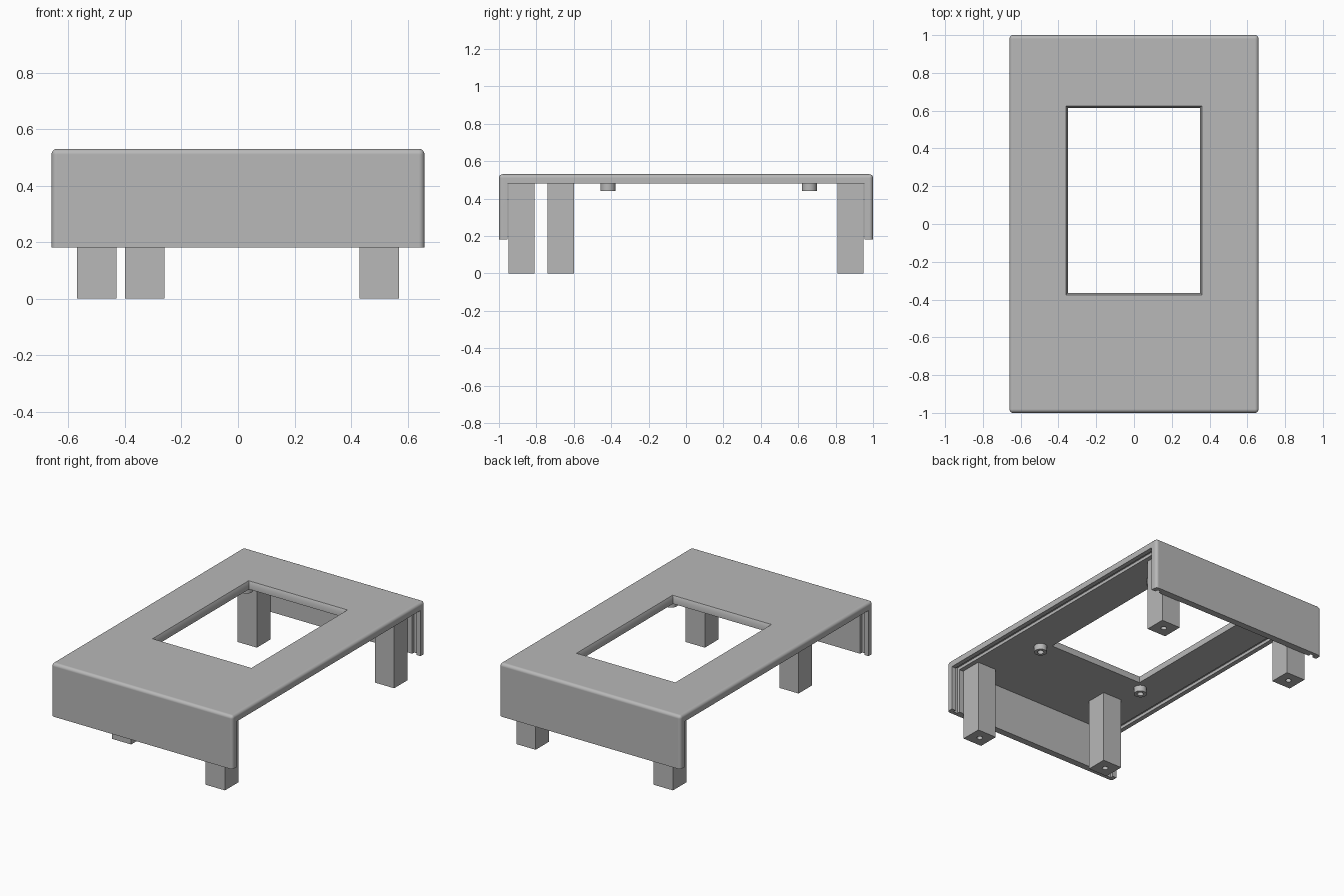
import bpy, bmesh, math

default = bpy.data.objects.get("Cube")
if default:
    bpy.data.objects.remove(default, do_unlink=True)

# One matte grey for the whole enclosure
grey = bpy.data.materials.new("mid grey")
grey.use_nodes = True
colour = (0.48, 0.48, 0.48, 1)
grey.diffuse_color = colour
grey.node_tree.nodes["Principled BSDF"].inputs["Base Color"].default_value = colour

WIDTH, LENGTH = 1.32, 2.0
BOTTOM, TOP, CEILING = 0.18, 0.53, 0.48
INNER_Y = 0.955
FILLET = 0.02


def finish(name, bm):
    bmesh.ops.recalc_face_normals(bm, faces=bm.faces)
    mesh = bpy.data.meshes.new(name)
    bm.to_mesh(mesh)
    bm.free()
    obj = bpy.data.objects.new(name, mesh)
    bpy.context.collection.objects.link(obj)
    mesh.materials.append(grey)
    return obj


def loft(name, rings, closed=False):
    """Skin a stack of equal-length point rings; cap the ends unless closed."""
    bm = bmesh.new()
    loops = [[bm.verts.new(p) for p in ring] for ring in rings]
    pairs = list(zip(loops, loops[1:]))
    if closed:
        pairs.append((loops[-1], loops[0]))
    for a, b in pairs:
        for i in range(len(a)):
            j = (i + 1) % len(a)
            bm.faces.new((a[i], a[j], b[j], b[i]))
    if not closed:
        bm.faces.new(loops[0])
        bm.faces.new(loops[-1])
    return finish(name, bm)


def rectangle(cx, cy, hx, hy, z):
    return [(cx + sx * hx, cy + sy * hy, z)
            for sx, sy in ((-1, -1), (1, -1), (1, 1), (-1, 1))]


def circle(cx, cy, r, z, n=32):
    return [(cx + r * math.cos(math.tau * i / n),
             cy + r * math.sin(math.tau * i / n), z) for i in range(n)]


def box(name, cx, cy, hx, hy, z0, z1):
    return loft(name, [rectangle(cx, cy, hx, hy, z) for z in (z0, z1)])


def activate(obj):
    bpy.ops.object.select_all(action='DESELECT')
    obj.select_set(True)
    bpy.context.view_layer.objects.active = obj


def cut(obj, cutter):
    activate(obj)
    mod = obj.modifiers.new("cut", 'BOOLEAN')
    mod.operation = 'DIFFERENCE'
    mod.solver = 'EXACT'
    mod.object = cutter
    bpy.ops.object.modifier_apply(modifier=mod.name)
    bpy.data.objects.remove(cutter, do_unlink=True)


def smooth(obj):
    activate(obj)
    bpy.ops.object.shade_smooth_by_angle(angle=math.radians(35))


# Cover: block with every edge rounded except the bottom rim
cover = box("cover", 0, 0, WIDTH / 2, LENGTH / 2, BOTTOM, TOP)
bm = bmesh.new()
bm.from_mesh(cover.data)
edges = [e for e in bm.edges if max(v.co.z for v in e.verts) > TOP - 0.01]
bmesh.ops.bevel(bm, geom=edges, offset=FILLET, segments=5, profile=0.5,
                affect='EDGES', clamp_overlap=True)
bm.to_mesh(cover.data)
bm.free()

# Hollow it right through, leaving both long sides open
cut(cover, box("hollow", 0, 0, 1, INNER_Y, 0, CEILING))

# Panel grooves just inside the open sides
for side in (-1, 1):
    cut(cover, box("groove", side * 0.615, 0, 0.015, INNER_Y + 0.02,
                   0, CEILING + 0.02))

# Window with a narrow chamfer on its upper edge
cut(cover, loft("window", [rectangle(0, 0.125, 0.35 + g, 0.49 + g, z)
                           for g, z in ((0, 0.4), (0, 0.51),
                                        (0.01, TOP), (0.03, TOP + 0.04))]))
smooth(cover)
normals = cover.modifiers.new("flat panels", 'WEIGHTED_NORMAL')
normals.keep_sharp = True

# Square legs with a screw hole underneath; one is set further in
for name, x, y in (("front_left_leg", 0.5, -0.88),
                   ("front_right_leg", -0.33, -0.67),
                   ("back_left_leg", 0.5, 0.88),
                   ("back_right_leg", -0.5, 0.88)):
    leg = box(name, x, y, 0.07, 0.07, 0, CEILING + 0.005)
    cut(leg, loft("screw_hole", [circle(x, y, 0.018, z) for z in (-0.1, 0.2)]))
    smooth(leg)

# Hollow screw bosses around the window corners
for x in (-0.4, 0.4):
    for y in (-0.417, 0.66):
        profile = ((0.04, CEILING + 0.005), (0.04, 0.44),
                   (0.02, 0.44), (0.02, CEILING + 0.005))
        boss = loft("screw_boss", [circle(x, y, r, z) for r, z in profile],
                    closed=True)
        smooth(boss)
